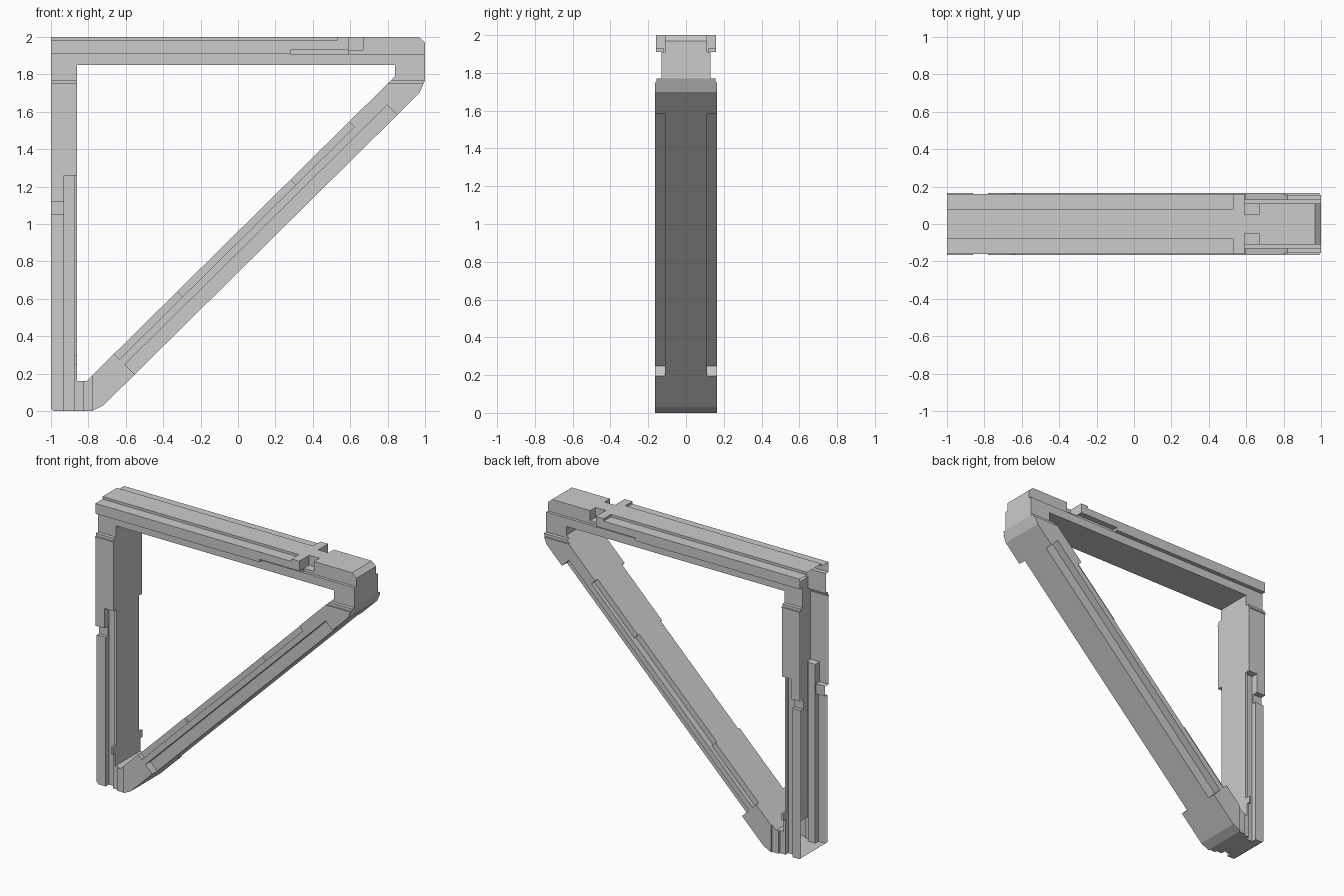
import bpy, bmesh

if "Cube" in bpy.data.objects:
    bpy.data.objects.remove(bpy.data.objects["Cube"])


def prism(name, outline, spans):
    """Extrude an (x, z) outline along y, once per (y0, y1) span."""
    bm = bmesh.new()
    n = len(outline)
    for y0, y1 in spans:
        a = [bm.verts.new((x, y0, z)) for x, z in outline]
        b = [bm.verts.new((x, y1, z)) for x, z in outline]
        bm.faces.new(a)
        bm.faces.new(b[::-1])
        for i in range(n):
            j = (i + 1) % n
            bm.faces.new((a[j], a[i], b[i], b[j]))
    bmesh.ops.recalc_face_normals(bm, faces=bm.faces)
    me = bpy.data.meshes.new(name)
    bm.to_mesh(me)
    bm.free()
    ob = bpy.data.objects.new(name, me)
    bpy.context.collection.objects.link(ob)
    return ob


def subtract(target, cutter):
    cutter.hide_render = True
    mod = target.modifiers.new("cut", 'BOOLEAN')
    mod.operation = 'DIFFERENCE'
    mod.solver = 'EXACT'
    mod.object = cutter
    bpy.context.view_layer.objects.active = target
    bpy.ops.object.modifier_apply(modifier=mod.name)
    bpy.data.objects.remove(cutter)


def trim(outline, half_width):
    """Trim both sides to the given half width inside the outline."""
    subtract(frame, prism("side_cutter", outline,
                          [(half_width, 0.5), (-0.5, -half_width)]))


def rect(x0, x1, z0, z1):
    return [(x0, z0), (x1, z0), (x1, z1), (x0, z1)]


def strut(u0, u1, v0, v1):
    """Rectangle aligned with the diagonal strut's lower edge."""
    return [(-0.72 + u * 0.711 - v * 0.703, 0.03 + u * 0.703 + v * 0.711)
            for u, v in rect(u0, u1, v0, v1)]


# Triangular frame with an open middle
frame = prism("bracket_frame", [
    (-1, 0.012), (-0.985, 0), (-0.78, 0), (-0.72, 0.03), (0.97, 1.70),
    (1, 1.77), (1, 1.97), (0.967, 2), (-1, 2)], [(-0.165, 0.165)])
subtract(frame, prism("opening_cutter", [
    (-0.86, 0.16), (-0.81, 0.16), (0.84, 1.79), (0.84, 1.85), (-0.86, 1.85)],
    [(-0.5, 0.5)]))

cuts = [
    # Top beam: neck, flanges, raised spine and cross notch
    (rect(-2, 2, 1.91, 3), 0.16),
    (rect(-2, 2, 1.75, 1.80), 0.155),
    (rect(-2, 2, 1.77, 1.91), 0.13),
    (rect(-2, 0.53, 1.982, 3), 0.08),
    (rect(0.28, 2, 1.91, 1.93), 0.12),
    (rect(0.59, 2, 1.91, 3), 0.11),
    (rect(0.59, 0.67, 1.93, 3), 0.05),
    # Post: lower plates, side notch and long recess
    (rect(-2, -0.85, 1.12, 1.74), 0.16),
    (rect(-2, -0.93, -1, 1.05), 0.145),
    (rect(-2, -0.93, 1.05, 1.12), 0.12),
    (rect(-0.93, -0.875, -1, 1.26), 0.11),
    (rect(-0.875, -0.84, 0.3, 1.26), 0.125),
    (rect(-0.875, -0.78, -1, 0.25), 0.155),
    (rect(-0.875, -0.83, -1, 0.25), 0.14),
    # Diagonal strut: lower groove and stepped upper recess
    (strut(0.235, 2.21, -0.2, 0.075), 0.11),
    (strut(0.235, 2.0, 0.115, 0.25), 0.135),
    (strut(0.71, 1.56, 0.115, 0.25), 0.12),
]
for outline, half_width in cuts:
    trim(outline, half_width)

# The side that meets the wall is open
bm = bmesh.new()
bm.from_mesh(frame.data)
back = [f for f in bm.faces if all(v.co.x < -0.9995 for v in f.verts)]
bmesh.ops.delete(bm, geom=back, context='FACES')
bm.to_mesh(frame.data)
bm.free()
